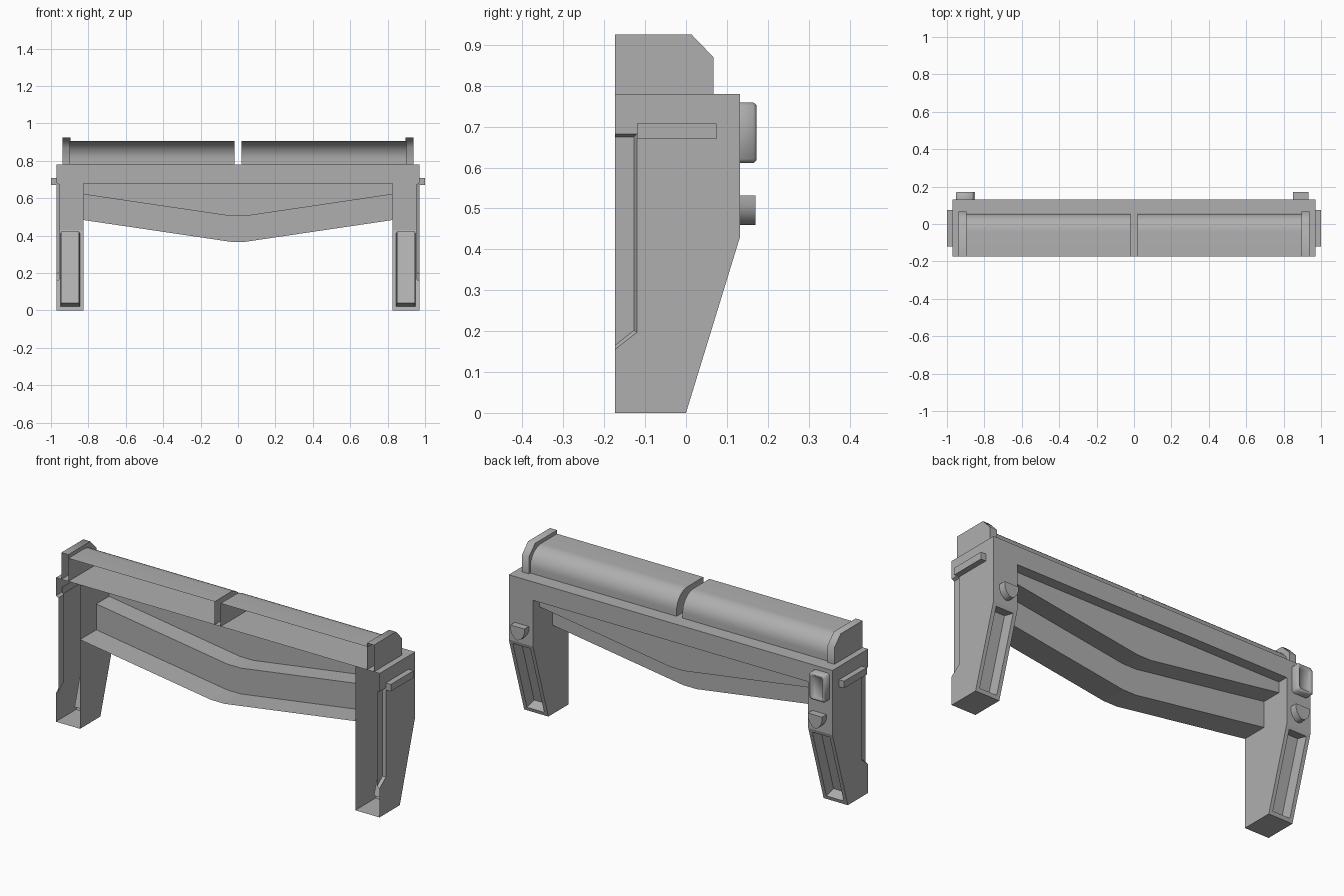
import bpy, bmesh, math
from mathutils import Vector

if "Cube" in bpy.data.objects:
    bpy.data.objects.remove(bpy.data.objects["Cube"])

FRONT = -0.174   # the whole model is an open shell on this plane
BACK = 0.132

# Dark grey used on every part
grey = bpy.data.materials.new("dark_grey")
grey.diffuse_color = (0.43, 0.43, 0.43, 1)
grey.use_nodes = True
grey.node_tree.nodes["Principled BSDF"].inputs["Base Color"].default_value = grey.diffuse_color


def finish(bm, name, mirror=False, smooth=0):
    bmesh.ops.recalc_face_normals(bm, faces=bm.faces)
    me = bpy.data.meshes.new(name)
    bm.to_mesh(me)
    bm.free()
    me.materials.append(grey)
    ob = bpy.data.objects.new(name, me)
    bpy.context.collection.objects.link(ob)
    if mirror:
        ob.modifiers.new("Mirror", 'MIRROR').use_axis[0] = True
    if smooth:
        bpy.ops.object.select_all(action='DESELECT')
        ob.select_set(True)
        bpy.context.view_layer.objects.active = ob
        bpy.ops.object.shade_smooth_by_angle(angle=math.radians(smooth))
    return ob


def loft(rings, closed=False, caps=(False, False)):
    """Skin a list of equal-length point rings; optionally cap the ends."""
    bm = bmesh.new()
    vs = [[bm.verts.new(p) for p in r] for r in rings]
    n = len(rings[0])
    for a, b in zip(vs, vs[1:]):
        for i in range(n if closed else n - 1):
            j = (i + 1) % n
            bm.faces.new((a[i], a[j], b[j], b[i]))
    if caps[0]:
        bm.faces.new(vs[0])
    if caps[1]:
        bm.faces.new(vs[-1])
    return bm


def at_x(x, profile):
    return [(x, y, z) for y, z in profile]


# Lintel and stepped V-shaped beam, one swept section
def beam_section(b):
    return [(FRONT, b), (-0.034, b), (-0.034, b + 0.14), (0.075, b + 0.14),
            (0.075, 0.68), (BACK, 0.68), (BACK, 0.78), (FRONT, 0.78)]


finish(loft([at_x(x, beam_section(b)) for x, b in
             ((-0.825, 0.483), (-0.04, 0.367), (0.04, 0.367), (0.825, 0.483))]),
       "cross_beam")

# Legs: open-front shell with a notched outer side
leg = [(FRONT, 0), (0, 0), (BACK, 0.43), (BACK, 0.78), (FRONT, 0.78)]
bm = loft([at_x(0.825, leg), at_x(0.97, leg)], caps=(True, False))
rim = [(FRONT, 0.682), (-0.12, 0.682), (-0.12, 0.197), (FRONT, 0.155)]
pan = [(FRONT, 0.675), (-0.127, 0.675), (-0.127, 0.202), (FRONT, 0.165)]
rim_v = [bm.verts.new(p) for p in at_x(0.97, rim)]
pan_v = [bm.verts.new(p) for p in at_x(0.955, pan)]
outer = [bm.verts.new(p) for p in at_x(0.97, leg)]
bm.faces.new(outer + rim_v)
for i in range(3):
    bm.faces.new((rim_v[i], rim_v[i + 1], pan_v[i + 1], pan_v[i]))
bm.faces.new(pan_v)
bmesh.ops.remove_doubles(bm, verts=bm.verts, dist=1e-4)
bmesh.ops.recalc_face_normals(bm, faces=bm.faces)
# Sunken slot in the sloped back of the leg
slope = min((f for f in bm.faces if len(f.verts) == 4),
            key=lambda f: (f.calc_center_median() - Vector((0.8975, 0.066, 0.215))).length)
bmesh.ops.inset_individual(bm, faces=[slope], thickness=0.029)
bmesh.ops.inset_individual(bm, faces=[slope], thickness=0.006)
bmesh.ops.translate(bm, verts=slope.verts, vec=(0, -0.057, 0.015))
finish(bm, "legs", mirror=True)

# Side rails on the outer leg faces
rail = [(-0.12, 0.67), (0.075, 0.67), (0.075, 0.708), (-0.12, 0.708)]
finish(loft([at_x(0.968, rail), at_x(1.0, rail)], True, (False, True)),
       "side_rails", mirror=True)

# Half covers with a rounded back edge
arc = [(-0.04 + 0.095 * math.cos(math.pi / 2 * i / 10),
        0.81 + 0.095 * math.sin(math.pi / 2 * i / 10)) for i in range(11)]
cover = [(0.055, 0.78)] + arc + [(FRONT, 0.905), (FRONT, 0.78)]
bm = loft([at_x(0.018, cover[:-1]), at_x(0.9, cover[:-1])])
bm.faces.new([bm.verts.new(p) for p in at_x(0.018, cover)])
bmesh.ops.remove_doubles(bm, verts=bm.verts, dist=1e-4)
finish(bm, "rounded_covers", mirror=True, smooth=35)

# End plates beside the covers, chamfer shaded smoothly
plate = [(FRONT, 0.78), (0.067, 0.78), (0.067, 0.87), (0.014, 0.925), (FRONT, 0.925)]
finish(loft([at_x(0.895, plate), at_x(0.937, plate)], caps=(True, True)),
       "end_plates", mirror=True, smooth=50)

# Shield-shaped pegs on the leg backs
peg = [(-0.042, 0.532), (0.042, 0.532), (0.042, 0.508), (0.034, 0.486),
       (0.016, 0.465), (0, 0.46), (-0.016, 0.465), (-0.034, 0.486), (-0.042, 0.508)]
finish(loft([[(0.892 + x, y, z) for x, z in peg] for y in (0.13, 0.17)],
            True, (False, True)), "back_pegs", mirror=True, smooth=45)


# Softly rounded, shallow dished pad on one leg only
def pad_ring(y, inset, c=0.01):
    w, h = 0.048 - inset, 0.074 - inset
    pts = [(w - c, h), (w, h - c), (w, c - h), (w - c, -h),
           (c - w, -h), (-w, c - h), (-w, h - c), (c - w, h)]
    return [(-0.905 + x, y, 0.685 + z) for x, z in pts]


finish(loft([pad_ring(0.13, 0), pad_ring(0.165, 0), pad_ring(0.172, 0.006),
             pad_ring(0.172, 0.013), pad_ring(0.164, 0.019)], True, (False, True)),
       "back_pad", smooth=50)
